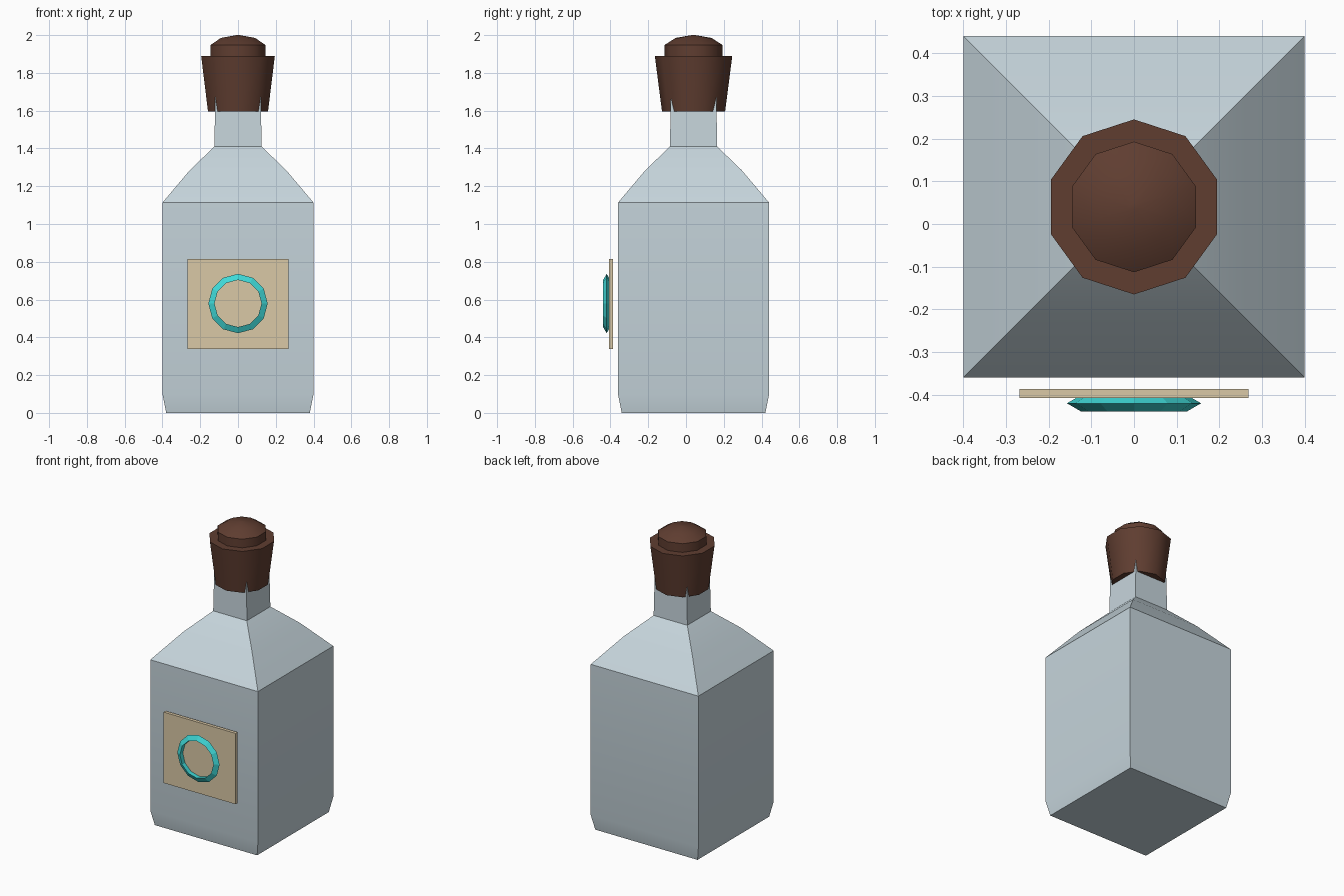
import bpy, bmesh, math

if "Cube" in bpy.data.objects:
    bpy.data.objects.remove(bpy.data.objects["Cube"])

AXIS_Y = 0.04  # bottle axis, set back to leave room for the label


def material(name, rgb):
    mat = bpy.data.materials.new(name)
    mat.use_nodes = True
    colour = (*rgb, 1.0)
    mat.diffuse_color = colour
    mat.node_tree.nodes["Principled BSDF"].inputs["Base Color"].default_value = colour
    return mat


glass = material("pale_blue_glass", (0.57, 0.67, 0.72))
cork = material("brown_cork", (0.115, 0.047, 0.03))
paper = material("tan_paper", (0.70, 0.58, 0.38))
teal = material("turquoise", (0.05, 0.69, 0.68))


def finish(obj, mat, smooth_angle=None):
    obj.data.materials.append(mat)
    if smooth_angle:
        bpy.ops.object.select_all(action="DESELECT")
        obj.select_set(True)
        bpy.context.view_layer.objects.active = obj
        bpy.ops.object.shade_smooth_by_angle(angle=math.radians(smooth_angle))
    return obj


def lathe(name, profile, sides, start, mat, smooth_angle):
    """Stack rings of (radius, height) and close both ends."""
    bm = bmesh.new()
    rings = []
    for r, z in profile:
        angles = [start + math.tau * i / sides for i in range(sides)]
        rings.append([bm.verts.new((r * math.cos(a), r * math.sin(a), z)) for a in angles])
    for low, high in zip(rings, rings[1:]):
        for i in range(sides):
            j = (i + 1) % sides
            bm.faces.new((low[i], low[j], high[j], high[i]))
    bm.faces.new(rings[0][::-1])
    # fan to a centre point keeps domes round
    tip = bm.verts.new((0, 0, profile[-1][1]))
    for i in range(sides):
        bm.faces.new((rings[-1][i], rings[-1][(i + 1) % sides], tip))
    mesh = bpy.data.meshes.new(name)
    bm.to_mesh(mesh)
    bm.free()
    obj = bpy.data.objects.new(name, mesh)
    obj.location.y = AXIS_Y
    bpy.context.collection.objects.link(obj)
    return finish(obj, mat, smooth_angle)


# Square glass bottle, given as half widths and heights
half_widths = [(0.38, 0), (0.4, 0.1), (0.4, 1.113), (0.255, 1.285),
               (0.125, 1.41), (0.12, 1.7)]
lathe("bottle", [(w * math.sqrt(2), z) for w, z in half_widths], 4, math.pi / 4, glass, 30)

# Tapered stopper and its domed cap
lathe("stopper", [(0.167, 1.595), (0.205, 1.89)], 10, math.pi / 2, cork, 40)
lathe("stopper_cap", [(0.153, 1.885), (0.153, 1.948), (0.095, 1.985), (0.01, 2.0)],
      10, math.pi / 2, cork, 40)

# Flat label standing just off the front
bpy.ops.mesh.primitive_cube_add(size=1, location=(0, -0.397, 0.577))
label = bpy.context.object
label.name = "label"
label.scale = (0.536, 0.022, 0.476)
finish(label, paper)

# Faceted ring emblem with a triangular section
bpy.ops.mesh.primitive_torus_add(
    major_segments=12, minor_segments=3, major_radius=0.1355, minor_radius=0.0217,
    location=(0, -0.42, 0.579), rotation=(math.pi / 2, 0, 0))
ring = bpy.context.object
ring.name = "label_ring"
finish(ring, teal)
